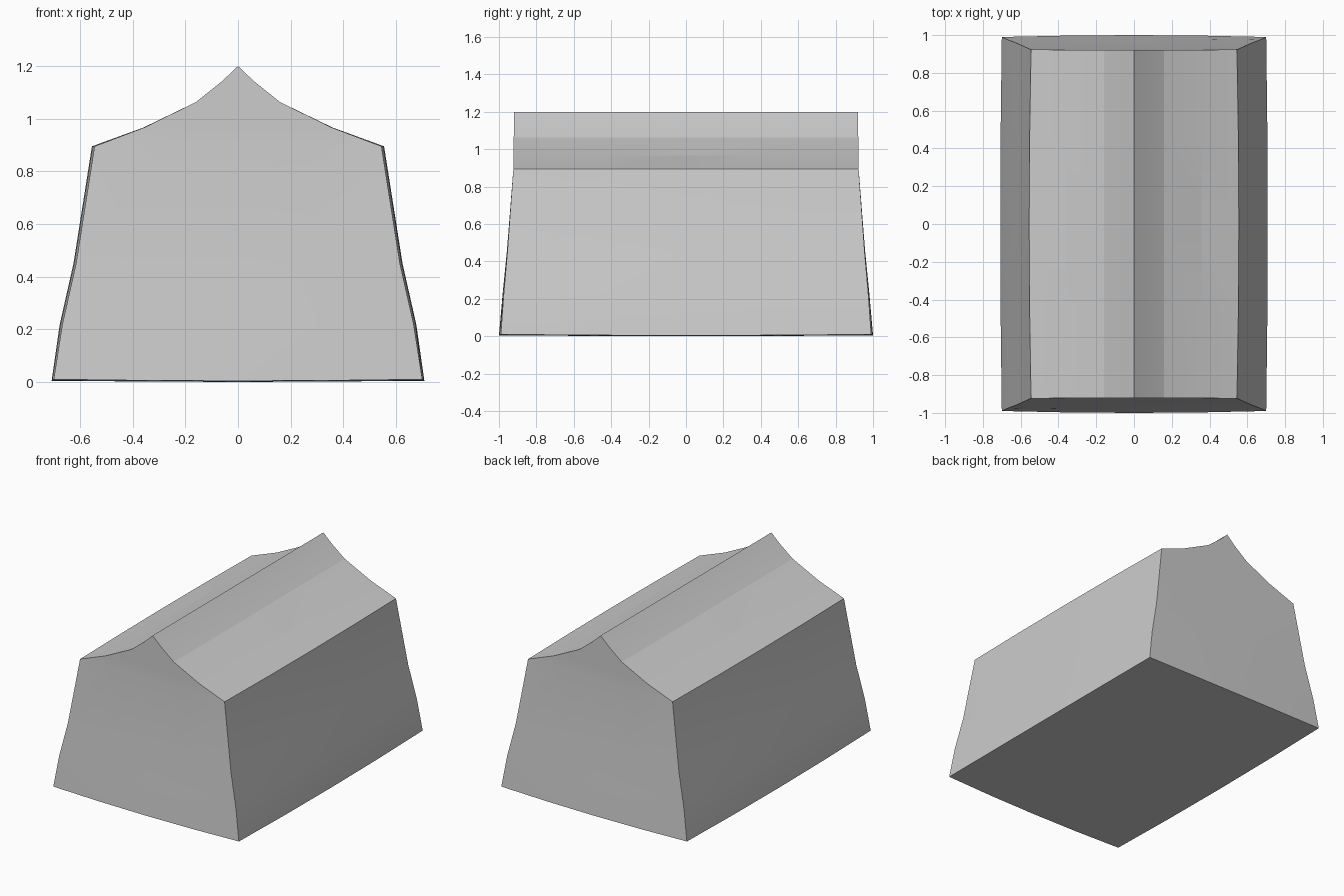
import bpy, bmesh

if "Cube" in bpy.data.objects:
    bpy.data.objects.remove(bpy.data.objects["Cube"])

N = 4  # segments per side
# Level: half width, half depth, height, side bulge, end bulge
LEVELS = [
    (0.70, 0.99, 0.010, 0.008, 0.010),
    (0.667, 0.975, 0.22, 0.010, 0.006),
    (0.615, 0.955, 0.45, 0.010, 0.003),
    (0.545, 0.923, 0.895, 0.010, 0.0),
    (0.355, 0.922, 0.967, 0.003, 0.0),
    (0.16, 0.921, 1.063, 0.0, 0.0),
    (0.06, 0.920, 1.143, 0.0, 0.0),
    (0.0, 0.920, 1.20, 0.0, 0.0),
]

# Perimeter of a unit square, counter-clockwise from above
steps = [-1 + 2 * i / N for i in range(N)]
ring_uv = ([(s, -1) for s in steps] + [(1, s) for s in steps]
           + [(-s, 1) for s in steps] + [(-1, -s) for s in steps])

bm = bmesh.new()
rings = []
for k, (w, d, z, bx, by) in enumerate(LEVELS):
    ring = []
    for u, v in ring_uv:
        x = u * (w + bx * (1 - v * v))
        y = v * (d + by * (1 - u * u))
        sag = 0.006 * max(1 - u * u, 1 - v * v) if k == 0 else 0
        ring.append(bm.verts.new((x, y, z - sag)))
    rings.append(ring)

# Walls, gables and concave roof
count = len(ring_uv)
for a, b in zip(rings, rings[1:]):
    for i in range(count):
        j = (i + 1) % count
        bm.faces.new((a[i], a[j], b[j], b[i]))

# Slightly domed underside
centre = bm.verts.new((0, 0, 0))
for i in range(count):
    bm.faces.new((rings[0][(i + 1) % count], rings[0][i], centre))

# Close the ridge
bmesh.ops.remove_doubles(bm, verts=bm.verts, dist=0.0005)
bmesh.ops.recalc_face_normals(bm, faces=bm.faces)

mesh = bpy.data.meshes.new("house_block")
bm.to_mesh(mesh)
bm.free()
obj = bpy.data.objects.new("house_block", mesh)
bpy.context.collection.objects.link(obj)

# Smooth shading with sharp edges kept
bpy.context.view_layer.objects.active = obj
obj.select_set(True)
bpy.ops.object.shade_smooth_by_angle(angle=0.1)
